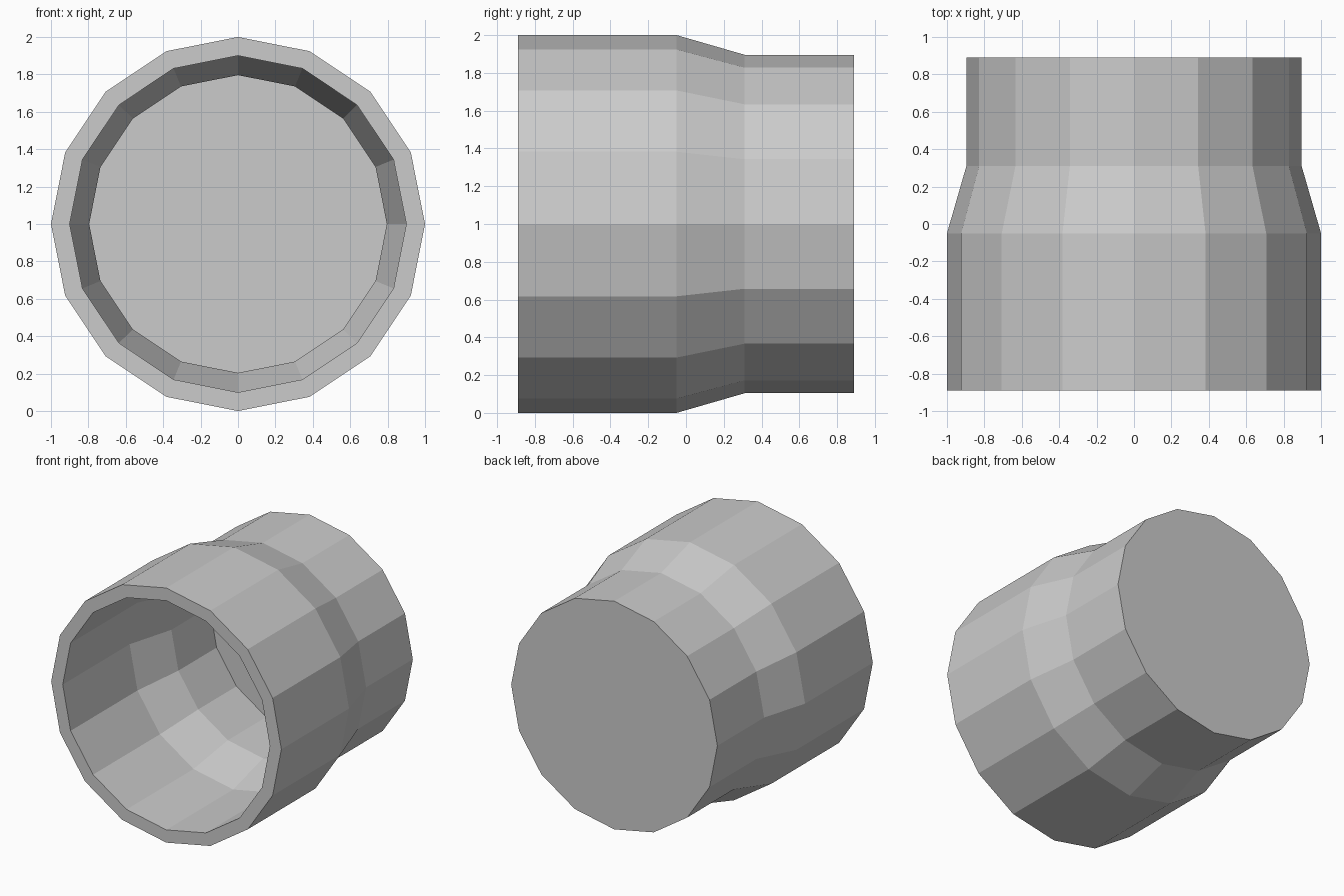
import bpy, bmesh
from math import cos, sin, pi

if "Cube" in bpy.data.objects:
    bpy.data.objects.remove(bpy.data.objects["Cube"])

SIDES = 16
# (radius, y): outer back edge -> front rim -> inner floor edge
PROFILE = [(0.896, 0.89), (0.896, 0.31), (1.0, -0.05), (1.0, -0.89),
           (0.9, -0.89), (0.9, -0.06), (0.796, 0.31), (0.796, 0.785)]


def lathe(name, profile, height):
    bm = bmesh.new()
    rings = [[bm.verts.new((r * cos(2 * pi * i / SIDES), y,
                            height + r * sin(2 * pi * i / SIDES)))
              for i in range(SIDES)] for r, y in profile]
    for a, b in zip(rings, rings[1:]):
        for i in range(SIDES):
            j = (i + 1) % SIDES
            bm.faces.new((a[i], a[j], b[j], b[i]))
    # closed back and inner floor
    bm.faces.new(rings[0])
    bm.faces.new(rings[-1])
    bmesh.ops.recalc_face_normals(bm, faces=bm.faces[:])
    mesh = bpy.data.meshes.new(name)
    bm.to_mesh(mesh)
    bm.free()
    obj = bpy.data.objects.new(name, mesh)
    bpy.context.collection.objects.link(obj)
    return obj


# Hollow stepped cup lying on its side, open at the front
lathe("stepped_cap", PROFILE, 1.0)
